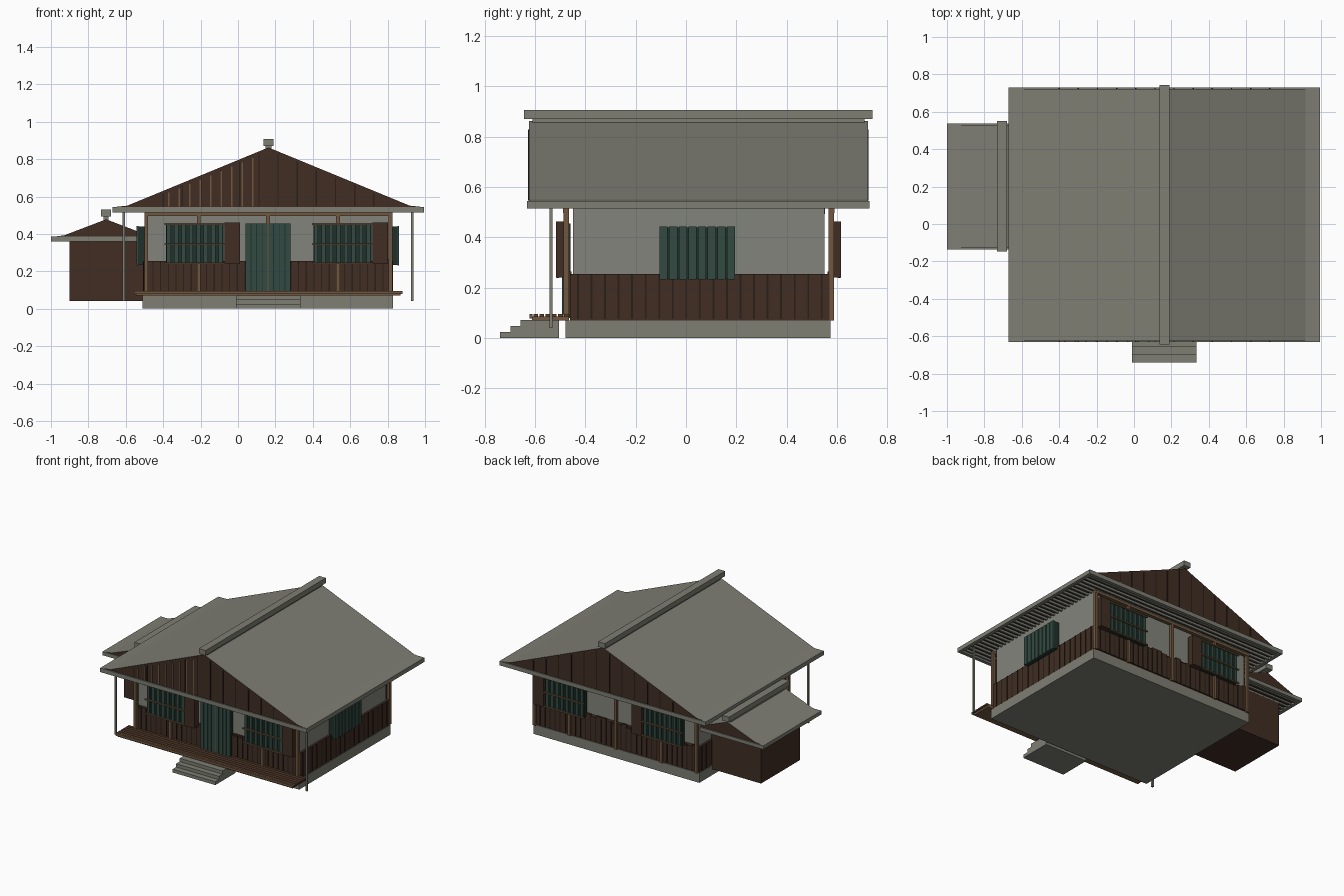
import bpy
import bmesh
import random

random.seed(4)
cube = bpy.data.objects.get("Cube")
if cube:
    bpy.data.objects.remove(cube)


def material(name, r, g, b):
    m = bpy.data.materials.new(name)
    m.use_nodes = True
    m.diffuse_color = (r, g, b, 1)
    m.node_tree.nodes["Principled BSDF"].inputs["Base Color"].default_value = (r, g, b, 1)
    return m


STONE = material("weathered grey", 0.21, 0.21, 0.175)
PLASTER = material("pale plaster", 0.23, 0.23, 0.2)
WOOD = material("dark wood", 0.052, 0.027, 0.017)
SEAM = material("black brown seam", 0.022, 0.013, 0.009)
TAN = material("tan timber", 0.16, 0.095, 0.05)
DECK = material("deck brown", 0.11, 0.055, 0.03)
GREEN = material("green slats", 0.032, 0.068, 0.052)
GLASS = material("dark green panel", 0.014, 0.03, 0.024)


def finish(name, bm, *mats):
    bmesh.ops.recalc_face_normals(bm, faces=bm.faces)
    mesh = bpy.data.meshes.new(name)
    bm.to_mesh(mesh)
    bm.free()
    for m in mats:
        mesh.materials.append(m)
    ob = bpy.data.objects.new(name, mesh)
    bpy.context.collection.objects.link(ob)
    return ob


def boxes(name, mat, items):
    """One object made of boxes, each given as x, y and z ranges."""
    bm = bmesh.new()
    for x, y, z in items:
        verts = bmesh.ops.create_cube(bm, size=1)["verts"]
        for v in verts:
            for i, (lo, hi) in enumerate((x, y, z)):
                v.co[i] = lo if v.co[i] < 0 else hi
    return finish(name, bm, mat)


def span(centre, width):
    return (centre - width / 2, centre + width / 2)


def steps_between(lo, hi, count):
    return [lo + (hi - lo) * i / (count - 1) for i in range(count)]


def gable_roof(name, half, y, z):
    """Prism with a flared eave; the end faces are timber gables."""
    cx, reach, flat = half
    base, peak = z
    profile = [(-reach, base), (-flat, base + 0.008), (0, peak), (flat, base + 0.008), (reach, base)]
    bm = bmesh.new()
    face = bm.faces.new([bm.verts.new((cx + px, y[0], pz)) for px, pz in profile])
    out = bmesh.ops.extrude_face_region(bm, geom=[face])["geom"]
    for v in out:
        if isinstance(v, bmesh.types.BMVert):
            v.co.y = y[1]
    bm.normal_update()
    for f in bm.faces:
        if abs(f.normal.y) > 0.9 or f.calc_center_median().z < base + 0.001:
            f.material_index = 1
    return finish(name, bm, STONE, WOOD)


def eaves(name, x, y, z, rafters):
    """Fascia frame, boarded soffit and exposed rafters."""
    t = 0.025
    boxes(name + "_fascia", STONE, [
        (x, (y[0], y[0] + t), z), (x, (y[1] - t, y[1]), z),
        ((x[0], x[0] + t), y, z), ((x[1] - t, x[1]), y, z)])
    inner_x, inner_y = (x[0] + t, x[1] - t), (y[0] + t, y[1] - t)
    boxes(name + "_soffit", WOOD, [(inner_x, inner_y, (z[1] - 0.012, z[1] - 0.002))])
    boxes(name + "_rafters", STONE, [
        (inner_x, span(p, 0.012), (z[0] + 0.003, z[1] - 0.012))
        for p in steps_between(inner_y[0] + 0.02, inner_y[1] - 0.02, rafters)])


# Foundation and plaster walls
boxes("foundation", STONE, [((-0.51, 0.83), (-0.48, 0.575), (0, 0.07))])
boxes("plaster_walls", PLASTER, [((-0.49, 0.81), (-0.45, 0.55), (0.07, 0.535))])

# Wainscot on the sides: even panels with dark seams
boxes("side_wainscot", WOOD, [((-0.505, 0.825), (-0.462, 0.57), (0.07, 0.255))])
boxes("side_seams", SEAM, [
    (span(x, 0.004), span(y, 0.007), (0.075, 0.255))
    for x in (-0.506, 0.826) for y in steps_between(-0.43, 0.54, 19)])

# Front and back boarding with uneven tops
for name, y, out in (("front", -0.462, -1), ("back", 0.57, 1)):
    boards, gaps = [], []
    for x in steps_between(-0.475, 0.795, 32):
        top = random.choice((0.245, 0.255, 0.265))
        boards.append((span(x, 0.0412), span(y, 0.014), (0.08, top)))
        gaps.append((span(x + 0.0205, 0.006), span(y + out * 0.008, 0.004), (0.08, 0.25)))
    boxes(name + "_boards", WOOD, boards)
    boxes(name + "_board_gaps", SEAM, gaps)

# Timber posts and head beams
POSTS = (-0.49, -0.21, 0.16, 0.535, 0.815)
boxes("wall_posts", TAN, [
    (span(x, 0.02), span(y, 0.022), (0.07, 0.515))
    for y in (-0.477, 0.578) for x in POSTS])
boxes("head_beams", TAN, [
    ((-0.5, 0.825), span(y, 0.024), (0.497, 0.517)) for y in (-0.477, 0.578)])


def lattice_window(name, x, wall, out):
    """Slatted window with rails, on a front or back wall."""
    at = lambda d, t: span(wall + out * d, t)
    boxes(name + "_panel", GLASS, [(x, at(0.015, 0.03), (0.24, 0.455))])
    boxes(name + "_slats", GREEN, [
        (span(p, 0.022), at(0.034, 0.01), (0.243, 0.455))
        for p in steps_between(x[0] + 0.015, x[1] - 0.015, 8)])
    boxes(name + "_rails", TAN, [
        ((x[0] - 0.008, x[1] + 0.008), at(0.043, 0.01), span(z, 0.009))
        for z in (0.243, 0.345, 0.453)])
    boxes(name + "_shutter_box", WOOD, [
        ((x[1] + 0.006, x[1] + 0.088), at(0.024, 0.05), (0.24, 0.462))])


for wall_name, wall, out in (("front", -0.468, -1), ("back", 0.567, 1)):
    lattice_window(wall_name + "_window_right", (-0.385, -0.078), wall, out)
    lattice_window(wall_name + "_window_left", (0.403, 0.713), wall, out)

# Side windows with vertical slats
for name, x, out, y in (("left", 0.81, 1, (-0.105, 0.195)), ("right", -0.49, -1, (-0.38, -0.08))):
    boxes(name + "_side_panel", GLASS, [(span(x + out * 0.022, 0.044), y, (0.235, 0.44))])
    boxes(name + "_side_slats", GREEN, [
        (span(x + out * 0.047, 0.01), span(p, 0.032), (0.232, 0.443))
        for p in steps_between(y[0] + 0.016, y[1] - 0.016, 8)])

# Slatted front door
boxes("door", GLASS, [((0.04, 0.28), (-0.487, -0.46), (0.09, 0.455))])
boxes("door_slats", GREEN, [
    (span(x, 0.026), (-0.493, -0.486), (0.093, 0.455))
    for x in steps_between(0.054, 0.266, 8)])

# Porch deck and steps
boxes("deck_frame", TAN, [((-0.545, 0.87), (-0.612, -0.465), (0.07, 0.086)),
                          ((-0.555, 0.88), (-0.622, -0.61), (0.078, 0.095))])
boxes("deck_boards", DECK, [
    ((-0.555, 0.88), span(y, 0.019), (0.083, 0.095))
    for y in steps_between(-0.598, -0.475, 6)])
boxes("front_steps", STONE, [
    ((-0.01, 0.335), (-0.74 + 0.041 * i, -0.505), (0.024 * i, 0.024 * (i + 1)))
    for i in range(3)])

# Eave poles
boxes("eave_poles", STONE, [
    (span(x, 0.013), span(-0.537, 0.013), (0.04, 0.53)) for x in (-0.61, 0.932)])

# Main roof
eaves("main_eaves", (-0.67, 0.995), (-0.632, 0.73), (0.515, 0.545), 34)
gable_roof("main_roof", (0.163, 0.832, 0.755), (-0.625, 0.723), (0.543, 0.862))
boxes("main_ridge", STONE, [((0.136, 0.19), (-0.645, 0.742), (0.87, 0.907))])
boxes("ridge_bed", STONE, [((0.148, 0.178), (-0.61, 0.71), (0.845, 0.875))])


def gable_height(x):
    return 0.862 - 0.311 * abs(x - 0.163) / 0.755 - 0.012


# Gable boarding: seams on both ends, weathered strips on the front right
for name, y in (("front", -0.626), ("back", 0.724)):
    boxes(name + "_gable_seams", SEAM, [
        (span(x, 0.007), span(y, 0.004), (0.546, gable_height(x)))
        for x in steps_between(-0.4, 0.726, 12)])
boxes("gable_strips", TAN, [
    (span(x, 0.008), span(-0.627, 0.004), (0.546, gable_height(x) - 0.01))
    for x in steps_between(-0.37, 0.08, 9)])

# Side annex
boxes("annex_walls", WOOD, [((-0.9, -0.5), (-0.03, 0.42), (0.04, 0.375))])
eaves("annex_eaves", (-1.0, -0.41), (-0.135, 0.537), (0.36, 0.386), 16)
gable_roof("annex_roof", (-0.705, 0.293, 0.225), (-0.128, 0.53), (0.384, 0.478))
boxes("annex_ridge", STONE, [((-0.733, -0.678), (-0.147, 0.552), (0.493, 0.53))])
boxes("annex_ridge_bed", STONE, [((-0.718, -0.692), (-0.11, 0.51), (0.465, 0.495))])
